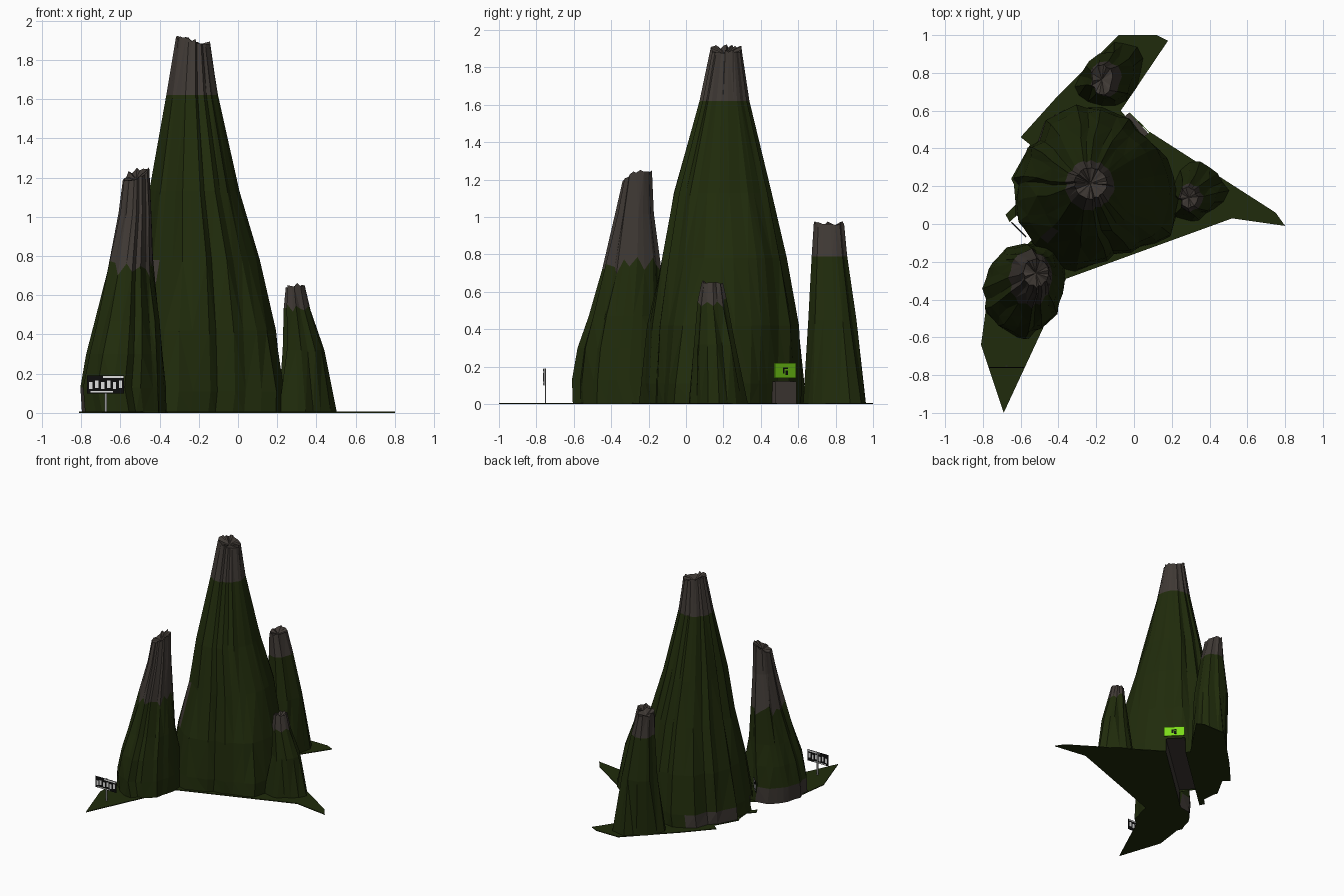
import bpy, bmesh, math, random
from mathutils import Vector, Matrix
from mathutils.geometry import intersect_line_line_2d

cube = bpy.data.objects.get("Cube")
if cube:
    bpy.data.objects.remove(cube, do_unlink=True)
random.seed(7)


def material(name, rgb):
    m = bpy.data.materials.new(name)
    m.use_nodes = True
    m.diffuse_color = (*rgb, 1)
    bsdf = m.node_tree.nodes["Principled BSDF"]
    bsdf.inputs["Base Color"].default_value = (*rgb, 1)
    bsdf.inputs["Roughness"].default_value = 1
    return m


GREEN = material("forest green", (0.0145, 0.0245, 0.0035))
ROCK = material("brown rock", (0.05, 0.041, 0.035))
LIME = material("lime sign", (0.2, 0.7, 0.01))
BLACK = material("black paint", (0.004, 0.004, 0.004))
WHITE = material("white paint", (0.75, 0.75, 0.75))
GREY = material("post grey", (0.3, 0.3, 0.3))

# Tunnel line from its back mouth to its front mouth
BACK_MOUTH, FRONT_MOUTH = Vector((.025, .535, 0)), Vector((-.57, -.01, 0))
ACROSS = (FRONT_MOUTH - BACK_MOUTH).normalized().cross(Vector((0, 0, 1)))
HALF, CEILING = .075, .12


def bore(bm):
    """Cut along the tunnel's sides and ceiling, then drop the faces inside it."""
    planes = [(BACK_MOUTH + ACROSS * HALF, ACROSS), (BACK_MOUTH - ACROSS * HALF, ACROSS),
              (Vector((0, 0, CEILING)), Vector((0, 0, 1)))]
    for point, normal in planes:
        bmesh.ops.bisect_plane(bm, geom=bm.verts[:] + bm.edges[:] + bm.faces[:],
                               plane_co=point, plane_no=normal)
    inside = []
    for f in bm.faces:
        c = f.calc_center_median()
        if abs((c - BACK_MOUTH).dot(ACROSS)) < HALF and c.z < CEILING:
            inside.append(f)
    bmesh.ops.delete(bm, geom=inside, context="FACES")


def finish(name, bm, mats, bored=False):
    bmesh.ops.recalc_face_normals(bm, faces=bm.faces)
    if bored:
        bore(bm)
    mesh = bpy.data.meshes.new(name)
    bm.to_mesh(mesh)
    bm.free()
    for m in mats:
        mesh.materials.append(m)
    ob = bpy.data.objects.new(name, mesh)
    bpy.context.collection.objects.link(ob)


def footprint_hit(centre, a, outline):
    """Point where a ray from the centre leaves the footprint outline."""
    far = centre + Vector((math.cos(a), math.sin(a))) * 3
    for p, q in zip(outline, outline[1:] + outline[:1]):
        hit = intersect_line_line_2d(centre, far, Vector(p), Vector(q))
        if hit:
            return hit
    return centre


def mountain(name, outline, levels, rock_level, sides, groove=.2, jag=0, cliff=(-9, 0),
             scar=(0, 0, -9), tilt=(0, 0), bored=False):
    """Ridged spire; each level is z, x min, x max, y min, y max, from foot to summit.
    The foot follows the outline and blends into the level ellipses higher up."""
    bm = bmesh.new()
    ridge = [1 - (groove * random.uniform(.1, 1) if i % 2 else .06 * random.random())
             for i in range(sides)]
    turn = [random.uniform(-.35, .35) for i in range(sides)]
    rings = []
    for k, (z, x0, x1, y0, y1) in enumerate(levels):
        ring = []
        centre = Vector(((x0 + x1) / 2, (y0 + y1) / 2))
        blend = max(0, 1 - z / levels[-1][0] / .45) ** 1.4
        for i in range(sides):
            a = 2 * math.pi * (i + turn[i]) / sides
            r = ridge[i] + random.uniform(-.02, .02)
            oval = centre + Vector(((x1 - x0) / 2 * r * math.cos(a),
                                    (y1 - y0) / 2 * r * math.sin(a)))
            foot = centre.lerp(footprint_hit(centre, a, outline), .5 + r / 2)
            p = oval.lerp(foot, blend)
            dz = 0
            if k == len(levels) - 1:
                dz = random.uniform(-.015, .01) + tilt[0] * math.cos(a) + tilt[1] * math.sin(a)
            elif k == rock_level:
                dz = random.uniform(-jag, jag)
            ring.append(bm.verts.new((p.x, p.y, z + dz)))
        rings.append(ring)
    # Green flanks; rock above the rock line, on the low cliff and on a bare scar
    for k in range(len(rings) - 1):
        lo, hi = rings[k], rings[k + 1]
        for i in range(sides):
            j = (i + 1) % sides
            f = bm.faces.new((lo[i], lo[j], hi[j], hi[i]))
            c = f.calc_center_median()
            low_cliff = k == 0 and c.x < cliff[0] and c.y > cliff[1]
            bare = (c - Vector(scar)).length < .06
            f.material_index = int(k >= rock_level or low_cliff or bare)
    # Closed foot and a sunken summit
    bm.faces.new(rings[0])
    z, x0, x1, y0, y1 = levels[-1]
    dip = bm.verts.new(((x0 + x1) / 2, (y0 + y1) / 2, z - .03))
    for i in range(sides):
        bm.faces.new((rings[-1][i], rings[-1][(i + 1) % sides], dip)).material_index = 1
    bmesh.ops.triangulate(bm, faces=bm.faces)
    finish(name, bm, [GREEN, ROCK], bored)


# Ground sheet
bm = bmesh.new()
outline = [(-.08, 1), (.12, 1), (.18, .97), (-.07, .6), (.05, .46), (.08, .49), (.75, .06),
           (.8, -.01), (.52, .03), (-.36, -.29), (-.69, -1), (-.81, -.64), (-.77, -.35),
           (-.6, -.1), (-.68, .05), (-.6, .13), (-.65, .24), (-.55, .42), (-.6, .46),
           (-.42, .66)]
sheet = bm.faces.new([bm.verts.new((x, y, 0)) for x, y in outline])
raised = bmesh.ops.extrude_face_region(bm, geom=[sheet])["geom"]
bmesh.ops.translate(bm, verts=[v for v in raised if isinstance(v, bmesh.types.BMVert)],
                    vec=(0, 0, .006))
bmesh.ops.triangulate(bm, faces=bm.faces)
finish("ground", bm, [GREEN], bored=True)

# Four spires
mountain("main_peak", [
    (-.37, -.27), (.22, -.07), (.24, .12), (.2, .33), (.06, .46), (-.06, .59), (-.3, .64),
    (-.47, .56), (-.65, .24), (-.62, .13), (-.68, .05), (-.57, -.08)], [
    (0, -.66, .25, -.27, .64), (.11, -.63, .24, -.25, .63), (.42, -.58, .18, -.19, .6),
    (.78, -.52, .11, -.13, .54), (1.13, -.46, .01, -.07, .46),
    (1.62, -.37, -.1, .07, .34), (1.9, -.32, -.14, .13, .3)],
    5, 34, groove=.14, cliff=(-.43, .2), scar=(-.41, -.03, .6), tilt=(-.015, 0), bored=True)
mountain("front_right_peak", [
    (-.38, -.1), (-.5, -.1), (-.68, -.11), (-.77, -.25), (-.8, -.36), (-.78, -.48),
    (-.6, -.64), (-.41, -.5), (-.36, -.3)], [
    (0, -.79, -.36, -.64, -.1), (.13, -.83, -.37, -.6, -.1), (.3, -.77, -.39, -.57, -.11),
    (.47, -.73, -.4, -.52, -.12), (.74, -.67, -.43, -.45, -.13),
    (1.02, -.61, -.44, -.38, -.17), (1.22, -.59, -.45, -.34, -.18)],
    4, 24, groove=.18, jag=.05, cliff=(-.56, -.46), tilt=(.025, .02))
mountain("back_peak", [
    (0, .97), (-.1, .97), (-.3, .79), (-.33, .68), (-.2, .62), (-.06, .63), (.03, .72),
    (.05, .88)], [
    (0, -.33, .06, .62, .98), (.45, -.27, .01, .65, .92), (.79, -.24, -.06, .67, .87),
    (.97, -.23, -.11, .68, .85)], 2, 18, groove=.2)
mountain("left_peak", [
    (.2, .04), (.32, .0), (.51, .14), (.5, .21), (.38, .34), (.27, .33), (.2, .22)], [
    (0, .19, .52, -.01, .34), (.32, .22, .44, .04, .27), (.54, .23, .37, .06, .22),
    (.65, .24, .34, .08, .2)], 2, 16, groove=.3, jag=.03, tilt=(.01, 0))

# Rock lining of the tunnel: two walls and a ceiling
bm = bmesh.new()
mouths = []
for mouth in (BACK_MOUTH, FRONT_MOUTH):
    mouths.append([bm.verts.new(mouth + ACROSS * HALF * s + Vector((0, 0, z)))
                   for s, z in ((-1, 0), (-1, CEILING), (1, CEILING), (1, 0))])
for i in range(3):
    bm.faces.new((mouths[0][i], mouths[0][i + 1], mouths[1][i + 1], mouths[1][i]))
finish("tunnel_lining", bm, [ROCK])


def box(name, place, centre, size, mat):
    bm = bmesh.new()
    bmesh.ops.create_cube(bm, size=1, matrix=place @ Matrix.Translation(centre)
                          @ Matrix.Diagonal((*size, 1)))
    finish(name, bm, [mat])


def sign(name, centre, heading, width, height, board, paint, marks):
    """Two-sided board; marks are x, z, width, height in board fractions."""
    place = Matrix.Translation(centre) @ Matrix.Rotation(heading, 4, "Z")
    box(name + "_board", place, (0, 0, 0), (width, .005, height), board)
    for n, (x, z, w, h) in enumerate(marks):
        box(f"{name}_mark_{n}", place, (x * width, 0, z * height),
            (w * width, .007, h * height), paint)
    return place


# Abstract painted blocks
blocks = [(-.4 + .16 * i, -.06 + .08 * (i % 2), .09, .42) for i in range(6)]
blocks += [(.2, .42, .55, .13), (-.1, -.42, .6, .08)]
badge = [(0, .15, .25, .12), (-.08, -.02, .08, .35), (.06, -.15, .12, .3)]

# Roadside sign on a post, and signs above both tunnel mouths
place = sign("road_sign", (-.675, -.76, .145), 0, .19, .09, BLACK, WHITE, blocks)
box("road_sign_post", place, (0, .008, -.05), (.012, .006, .19), GREY)
sign("tunnel_back_sign", (.035, .53, .18), math.radians(135), .16, .08, LIME, BLACK, badge)
sign("tunnel_front_sign", (-.61, -.03, .18), math.radians(-45), .11, .08, BLACK, WHITE, blocks)
